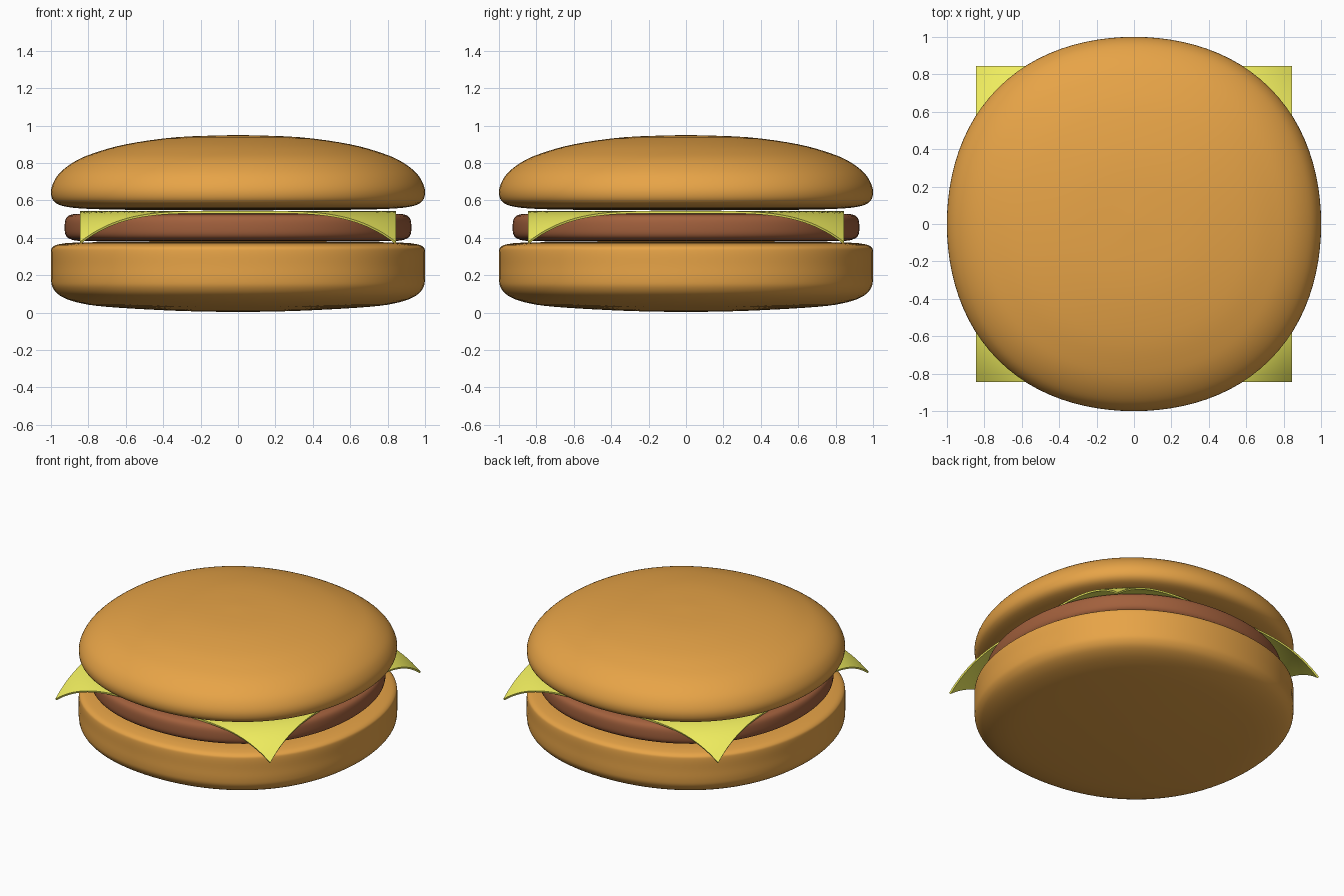
import bpy, bmesh, math

if "Cube" in bpy.data.objects:
    bpy.data.objects.remove(bpy.data.objects["Cube"])


def material(name, rgb):
    m = bpy.data.materials.new(name)
    m.diffuse_color = (*rgb, 1)
    m.use_nodes = True
    m.node_tree.nodes["Principled BSDF"].inputs["Base Color"].default_value = m.diffuse_color
    return m


def finish(bm, name, mat):
    bmesh.ops.recalc_face_normals(bm, faces=bm.faces)
    me = bpy.data.meshes.new(name)
    bm.to_mesh(me)
    bm.free()
    me.materials.append(mat)
    ob = bpy.data.objects.new(name, me)
    bpy.context.collection.objects.link(ob)
    for p in me.polygons:
        p.use_smooth = True
    return ob


def smooth_profile(pts, steps=4):
    """Catmull-Rom curve through the (radius, z) points."""
    out = []
    for i in range(len(pts) - 1):
        a, b, c, d = pts[max(i - 1, 0)], pts[i], pts[i + 1], pts[min(i + 2, len(pts) - 1)]
        for k in range(steps):
            t = k / steps
            out.append(tuple(0.5 * (2 * q + (r - p) * t + (2 * p - 5 * q + 4 * r - s) * t * t
                                    + (3 * q - p - 3 * r + s) * t ** 3)
                             for p, q, r, s in zip(a, b, c, d)))
    return out + [pts[-1]]


def round_part(name, pts, mat, n=96):
    """Lathe a profile into a slightly squarish round body, closed at both poles."""
    bm = bmesh.new()
    prof = smooth_profile(pts)
    rings = []
    for r, z in prof[1:-1]:
        ring = []
        for i in range(n):
            a = 2 * math.pi * i / n
            q = r * (1 + 0.028 * math.sin(2 * a) ** 2)
            ring.append(bm.verts.new((q * math.cos(a), q * math.sin(a), z)))
        rings.append(ring)
    low, high = (bm.verts.new((0, 0, prof[k][1])) for k in (0, -1))
    for i in range(n):
        j = (i + 1) % n
        for a, b in zip(rings, rings[1:]):
            bm.faces.new((a[i], a[j], b[j], b[i]))
        bm.faces.new((low, rings[0][j], rings[0][i]))
        bm.faces.new((high, rings[-1][i], rings[-1][j]))
    return finish(bm, name, mat)


bread = material("bread", (0.80, 0.37, 0.063))
meat = material("meat", (0.36, 0.117, 0.046))
yellow = material("cheese", (0.88, 0.86, 0.115))

# Buns and patty
round_part("bottom_bun", [(0, 0.003), (0.33, 0.01), (0.7, 0.031), (0.86, 0.055), (0.95, 0.09),
                          (0.99, 0.133), (1, 0.18), (1, 0.25), (1, 0.325), (0.99, 0.352),
                          (0.95, 0.367), (0.85, 0.375), (0.5, 0.379), (0, 0.38)], bread)
round_part("patty", [(0, 0.38), (0.5, 0.38), (0.82, 0.383), (0.89, 0.391), (0.92, 0.412), (0.927, 0.455),
                     (0.92, 0.503), (0.89, 0.524), (0.82, 0.529), (0.5, 0.53), (0, 0.53)], meat)
round_part("top_bun", [(0, 0.547), (0.5, 0.549), (0.8, 0.555), (0.93, 0.569), (0.985, 0.596),
                       (1, 0.645), (0.985, 0.70), (0.945, 0.755), (0.87, 0.81), (0.77, 0.853),
                       (0.6, 0.9), (0.33, 0.938), (0, 0.95)], bread)

# Cheese slice: a square sheet whose corners droop
bm = bmesh.new()
bmesh.ops.create_grid(bm, x_segments=48, y_segments=48, size=0.845)
for v in bm.verts:
    d = max(0, math.hypot(v.co.x, v.co.y) - 0.86)
    v.co.z = 0.543 - 1.1 * d ** 2 - 1.1 * d ** 3
cheese = finish(bm, "cheese_slice", yellow)
thick = cheese.modifiers.new("thickness", 'SOLIDIFY')
thick.thickness = 0.012
thick.offset = -1
bpy.context.view_layer.objects.active = cheese
cheese.select_set(True)
bpy.ops.object.modifier_apply(modifier="thickness")
bpy.ops.object.shade_smooth_by_angle(angle=math.radians(40))
